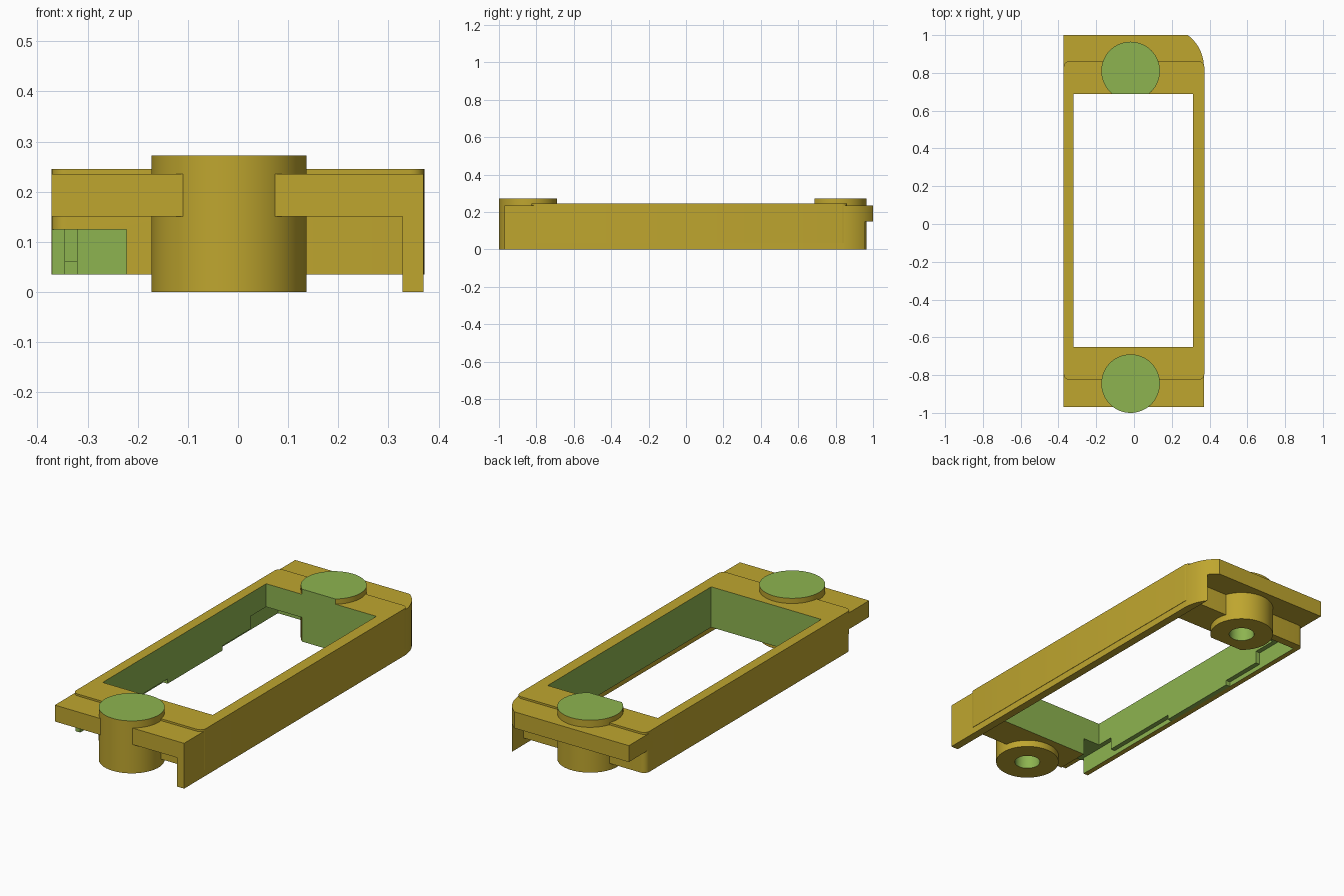
import bpy, bmesh, math

if "Cube" in bpy.data.objects:
    bpy.data.objects.remove(bpy.data.objects["Cube"])


def material(name, rgb):
    m = bpy.data.materials.new(name)
    m.diffuse_color = (*rgb, 1)
    m.use_nodes = True
    m.node_tree.nodes["Principled BSDF"].inputs["Base Color"].default_value = m.diffuse_color
    return m


OCHRE = material("ochre", (0.52, 0.38, 0.028))
GREEN = material("leaf green", (0.267, 0.456, 0.08))


def prism(name, outline, z0, z1, color=0):
    """Extrude a closed counter-clockwise outline between two heights."""
    bm = bmesh.new()
    low = [bm.verts.new((x, y, z0)) for x, y in outline]
    high = [bm.verts.new((x, y, z1)) for x, y in outline]
    bm.faces.new(low[::-1])
    bm.faces.new(high)
    n = len(outline)
    for i in range(n):
        j = (i + 1) % n
        bm.faces.new((low[i], low[j], high[j], high[i]))
    for f in bm.faces:
        f.material_index = color
    bmesh.ops.recalc_face_normals(bm, faces=bm.faces)
    me = bpy.data.meshes.new(name)
    bm.to_mesh(me)
    bm.free()
    me.materials.append(OCHRE)
    me.materials.append(GREEN)
    ob = bpy.data.objects.new(name, me)
    bpy.context.collection.objects.link(ob)
    return ob


def rect(x0, x1, y0, y1):
    return [(x0, y0), (x1, y0), (x1, y1), (x0, y1)]


def arc(cx, cy, r, a0, a1, n):
    return [(cx + r * math.cos(math.radians(a0 + (a1 - a0) * i / n)),
             cy + r * math.sin(math.radians(a0 + (a1 - a0) * i / n)))
            for i in range(n + 1)]


def round_rect(x0, x1, y0, y1, r):
    return (arc(x0 + r, y0 + r, r, 180, 270, 5) + arc(x1 - r, y0 + r, r, 270, 360, 5)
            + arc(x1 - r, y1 - r, r, 0, 90, 5) + arc(x0 + r, y1 - r, r, 90, 180, 5))


def circle(x, y, r, n=64):
    return arc(x, y, r, 0, 360, n)[:-1]


def cut(ob, cutters):
    """Subtract cutters; the cut faces take the cutters' green."""
    bpy.context.view_layer.objects.active = ob
    for c in cutters:
        mod = ob.modifiers.new("cut", 'BOOLEAN')
        mod.operation = 'DIFFERENCE'
        mod.solver = 'EXACT'
        mod.object = c
        bpy.ops.object.modifier_apply(modifier=mod.name)


def smooth(ob):
    ob.data.polygons.foreach_set("use_smooth", [True] * len(ob.data.polygons))
    ob.data.set_sharp_from_angle(angle=math.radians(30))


BOSSES = {"front": (-0.018, -0.845), "back": (-0.018, 0.81)}

# Cutters: window, inner recesses, corner pockets and screw holes
window = prism("window_cutter", rect(-0.32, 0.312, -0.652, 0.688), -0.5, 0.8, 1)
recess = prism("recess_cutter", rect(-0.345, -0.31, -0.57, 0.57), -0.1, 0.06, 1)
front_pocket = prism("front_pocket_cutter", rect(-0.345, -0.222, -0.9, -0.56), -0.1, 0.125, 1)
front_corner = prism("front_corner_cutter", rect(-0.45, -0.222, -0.9, -0.80), -0.1, 0.125, 1)
back_pocket = prism("back_pocket_cutter", rect(-0.345, -0.10, 0.56, 0.82), -0.1, 0.125, 1)
holes = {k: prism(k + "_hole_cutter", circle(x, y, 0.062, 40), -0.1, 0.16, 1)
         for k, (x, y) in BOSSES.items()}

# Main frame
body = prism("frame_body", round_rect(-0.372, 0.372, -0.825, 0.862, 0.03), 0.035, 0.245)
cut(body, [window, recess, front_pocket, front_corner, back_pocket, *holes.values()])
smooth(body)

# End flanges, the back one with a swept corner
prism("front_flange", rect(-0.372, 0.37, -0.97, -0.78), 0.15, 0.235)
a_end = math.degrees(math.acos((0.285 - 0.158) / 0.212))
sweep = arc(0.158, 0.83, 0.212, 0, a_end, 12)
smooth(prism("back_flange", [(-0.372, 0.80), (0.37, 0.80)] + sweep + [(-0.372, 1.0)], 0.15, 0.235))

# Right skirt following the swept corner
a_skirt = math.degrees(math.acos((0.328 - 0.158) / 0.212))
smooth(prism("right_skirt", [(0.328, -0.97), (0.37, -0.97)]
             + arc(0.158, 0.83, 0.212, 0, a_skirt, 10), 0.0, 0.20))

# Screw bosses with green caps
for k, (x, y) in BOSSES.items():
    boss = prism(k + "_boss", circle(x, y, 0.155), 0.0, 0.272)
    boss.data.polygons[1].material_index = 1
    cut(boss, [holes[k]] + ([window] if k == "back" else []))
    smooth(boss)

# Small catch inside the left wall
prism("inner_catch", rect(-0.347, -0.32, -0.12, 0.33), 0.035, 0.062, 1)

for c in [window, recess, front_pocket, front_corner, back_pocket, *holes.values()]:
    bpy.data.objects.remove(c)
